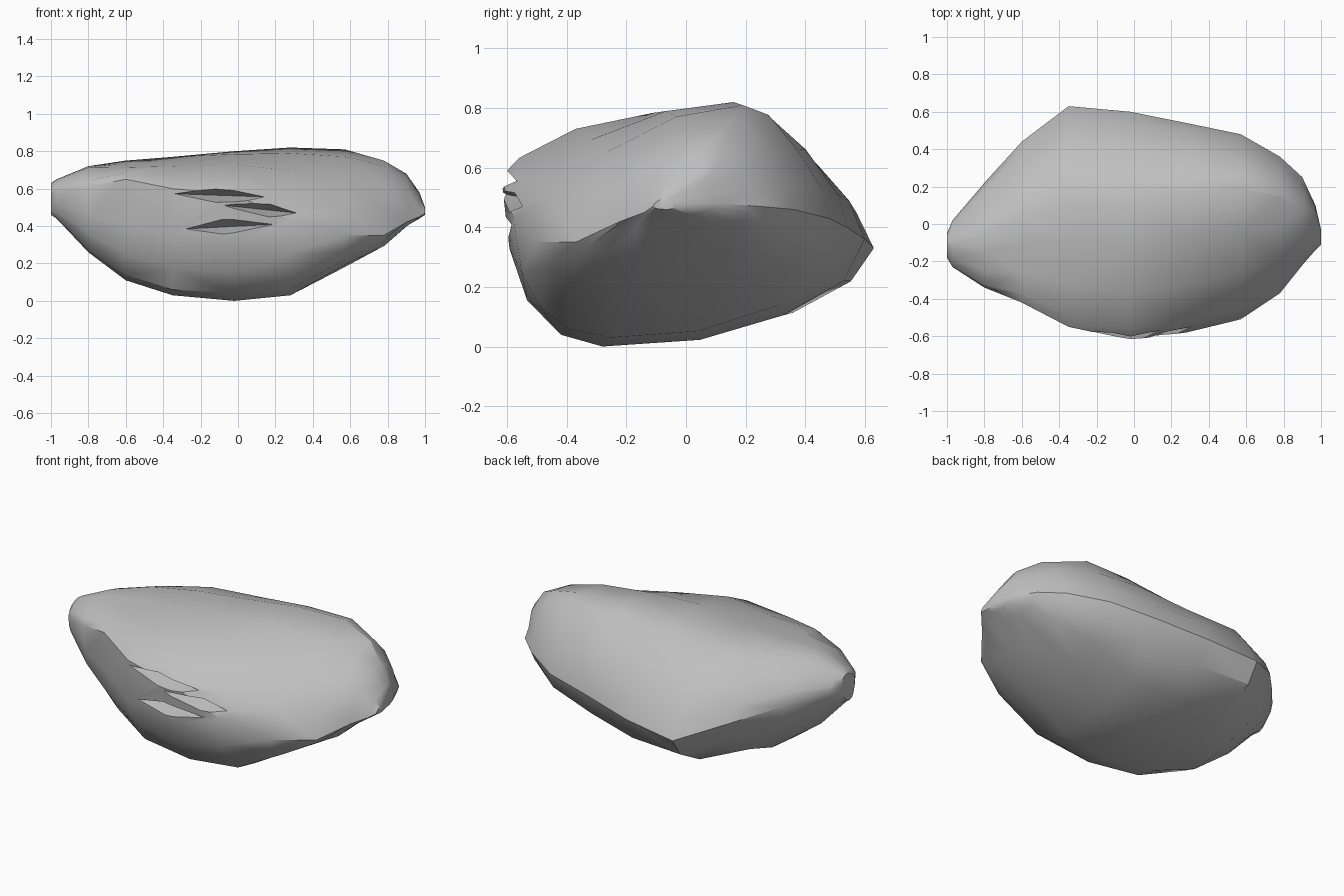
import bpy
import bmesh
import math
import random
from mathutils import Matrix, Vector

random.seed(4)
default_cube = bpy.data.objects.get("Cube")
if default_cube:
    bpy.data.objects.remove(default_cube, do_unlink=True)

# Single stone colour
stone_grey = bpy.data.materials.new("stone_grey")
stone_grey.use_nodes = True
colour = (0.52, 0.52, 0.52, 1)
stone_grey.diffuse_color = colour
stone_grey.node_tree.nodes["Principled BSDF"].inputs["Base Color"].default_value = colour

# Stations along x: front rim, top, back rim and underside, each as (y, z)
stations = {
    -1.0: ((-.18, .57), (-.1, .63), (-.05, .58), (-.13, .46)),
    -.97: ((-.23, .58), (-.1, .65), (.02, .56), (-.15, .44)),
    -.8: ((-.34, .61), (-.06, .72), (.22, .5), (-.15, .26)),
    -.6: ((-.42, .65), (.04, .75), (.44, .43), (-.2, .11)),
    -.35: ((-.55, .6), (.1, .77), (.63, .33), (-.25, .03)),
    -.02: ((-.62, .57), (.12, .8), (.6, .36), (-.28, 0)),
    .28: ((-.58, .43), (.16, .82), (.54, .4), (-.25, .03)),
    .57: ((-.51, .35), (.19, .81), (.48, .43), (-.05, .18)),
    .78: ((-.37, .35), (.15, .75), (.36, .46), (0, .3)),
    .9: ((-.22, .42), (.07, .68), (.25, .47), (0, .4)),
    .97: ((-.14, .45), (.06, .58), (.1, .48), (-.03, .44)),
    1.0: ((-.11, .47), (-.06, .5), (-.03, .48), (-.06, .46)),
}
STEPS = 4
ROUNDNESS = (1.65, 1.5, 1.9, 2.3)


def quarter(rim, pole, rim_first, power):
    """Rounded quarter of a section between a side rim and a top or bottom pole."""
    points = []
    for step in range(STEPS):
        angle = step / STEPS * math.pi / 2
        if not rim_first:
            angle = math.pi / 2 - angle
        across = max(math.cos(angle), 0) ** (2 / power)
        upward = max(math.sin(angle), 0) ** (2 / power)
        points.append((pole[0] + (rim[0] - pole[0]) * across,
                       rim[1] + (pole[1] - rim[1]) * upward))
    return points


def section(front, top, back, under):
    return (quarter(front, top, True, ROUNDNESS[0])
            + quarter(back, top, False, ROUNDNESS[1])
            + quarter(back, under, True, ROUNDNESS[2])
            + quarter(front, under, False, ROUNDNESS[3]))


def make_object(name, bm):
    bmesh.ops.recalc_face_normals(bm, faces=bm.faces[:])
    mesh = bpy.data.meshes.new(name)
    bm.to_mesh(mesh)
    bm.free()
    mesh.materials.append(stone_grey)
    obj = bpy.data.objects.new(name, mesh)
    bpy.context.collection.objects.link(obj)
    return obj


# Boulder body lofted through the stations, with slight chipping between rims
bm = bmesh.new()
rings = []
for x, corners in stations.items():
    ring = []
    for index, (y, z) in enumerate(section(*corners)):
        point = Vector((x, y, z))
        if index % STEPS and abs(x) < .95:
            point += Vector([random.uniform(-.009, .009) for axis in range(3)])
            point.z = max(point.z, 0)
        ring.append(bm.verts.new(point))
    rings.append(ring)
for ring, following in zip(rings, rings[1:]):
    for index in range(len(ring)):
        after = (index + 1) % len(ring)
        bm.faces.new((ring[index], ring[after], following[after], following[index]))
bm.faces.new(rings[0])
bm.faces.new(rings[-1])
bmesh.ops.triangulate(bm, faces=bm.faces[:])
boulder = make_object("boulder", bm)


# Pointed wedges that split the front face into shallow cracks
def crack_cutter(name, x, z, length, height, tilt, depth):
    bm = bmesh.new()
    bmesh.ops.create_cone(bm, segments=4, radius1=1, radius2=0, depth=1, cap_ends=True)
    matrix = (Matrix.Translation((x, depth - .15, z))
              @ Matrix.Rotation(math.radians(tilt), 4, "Y")
              @ Matrix.Diagonal((length, .3, height, 1))
              @ Matrix.Rotation(-math.pi / 2, 4, "X"))
    bmesh.ops.transform(bm, matrix=matrix, verts=bm.verts[:])
    cutter = make_object(name, bm)
    cutter.hide_render = True
    return cutter


cutters = [
    crack_cutter("upper_crack_cutter", -.12, .565, .8, .09, 2, -.47),
    crack_cutter("middle_crack_cutter", .17, .485, .55, .09, 6, -.47),
    crack_cutter("lower_crack_cutter", -.08, .395, .7, .1, -3, -.47),
]
for cutter in cutters:
    modifier = boulder.modifiers.new(cutter.name, "BOOLEAN")
    modifier.operation = "DIFFERENCE"
    modifier.solver = "EXACT"
    modifier.object = cutter

# Bake the cracks, drop the cutters and shade the stone
evaluated = boulder.evaluated_get(bpy.context.evaluated_depsgraph_get())
cracked_mesh = bpy.data.meshes.new_from_object(evaluated)
boulder.modifiers.clear()
boulder.data = cracked_mesh
for cutter in cutters:
    bpy.data.objects.remove(cutter, do_unlink=True)
for other in bpy.context.selected_objects:
    other.select_set(False)
boulder.select_set(True)
bpy.context.view_layer.objects.active = boulder
bpy.ops.object.shade_smooth_by_angle(angle=math.radians(32))
